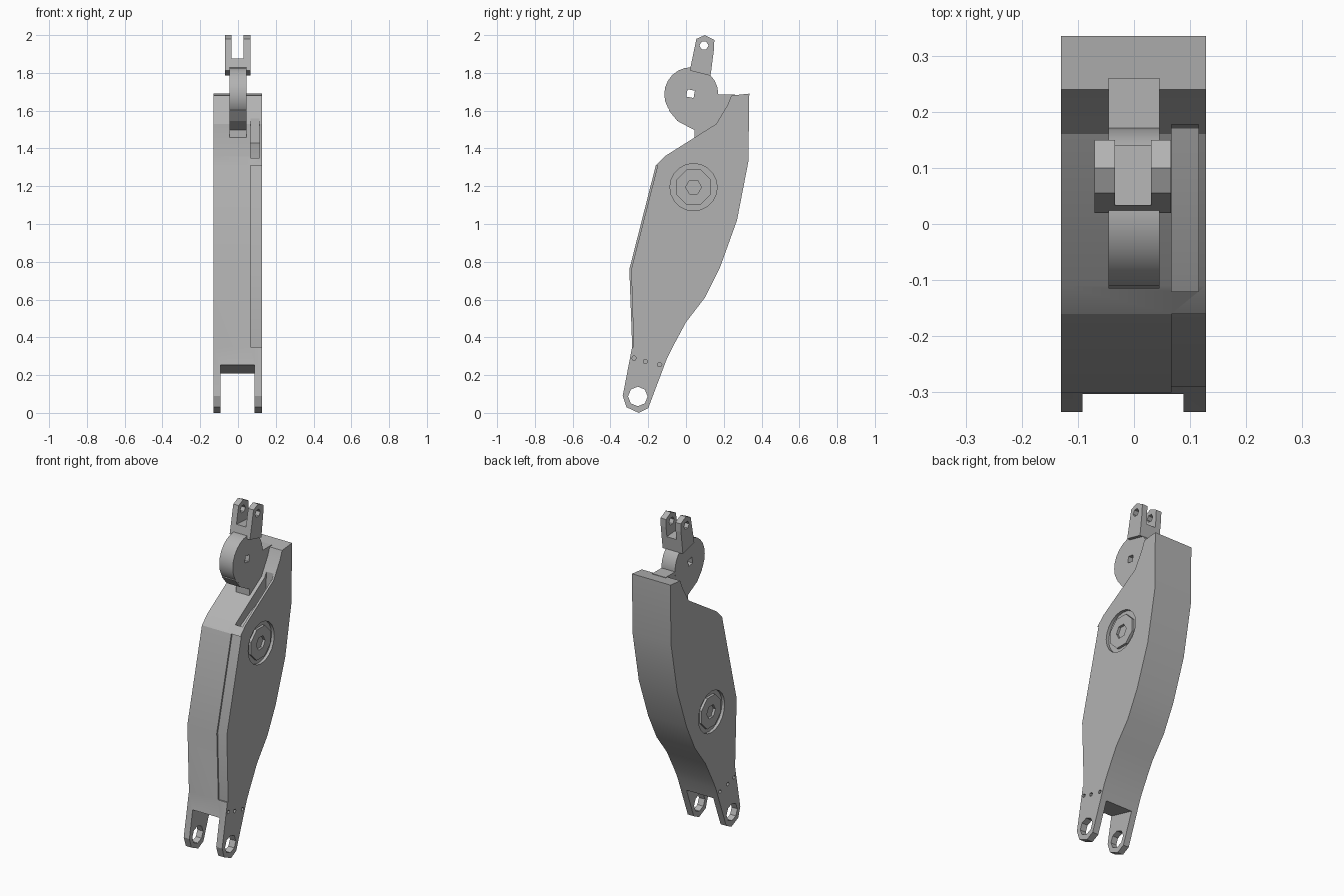
import bpy, bmesh, math

old = bpy.data.objects.get("Cube")
if old:
    bpy.data.objects.remove(old, do_unlink=True)

GREY = (0.45, 0.45, 0.45, 1)
grey = bpy.data.materials.new("plain grey")
grey.use_nodes = True
grey.diffuse_color = GREY
grey.node_tree.nodes["Principled BSDF"].inputs["Base Color"].default_value = GREY


def prism(name, pts, x0, x1):
    """Extrude a (y, z) outline between two x positions."""
    bm = bmesh.new()
    face = bm.faces.new([bm.verts.new((x0, y, z)) for y, z in pts])
    new = bmesh.ops.extrude_face_region(bm, geom=[face])["geom"]
    bmesh.ops.translate(bm, vec=(x1 - x0, 0, 0),
                        verts=[v for v in new if isinstance(v, bmesh.types.BMVert)])
    bmesh.ops.recalc_face_normals(bm, faces=bm.faces)
    mesh = bpy.data.meshes.new(name)
    bm.to_mesh(mesh)
    bm.free()
    mesh.materials.append(grey)
    obj = bpy.data.objects.new(name, mesh)
    bpy.context.collection.objects.link(obj)
    return obj


def ring(y, z, r, n, turn=0.0):
    return [(y + r * math.cos(turn + math.tau * i / n),
             z + r * math.sin(turn + math.tau * i / n)) for i in range(n)]


def cut(obj, pts, x0, x1):
    """Subtract an extruded outline and remove the cutter."""
    tool = prism("cutter", pts, x0, x1)
    tool.hide_render = True
    mod = obj.modifiers.new("cut", 'BOOLEAN')
    mod.operation = 'DIFFERENCE'
    mod.solver = 'EXACT'
    mod.object = tool
    bpy.context.view_layer.objects.active = obj
    bpy.ops.object.modifier_apply(modifier=mod.name)
    bpy.data.objects.remove(tool, do_unlink=True)


def smooth(obj):
    bpy.ops.object.select_all(action='DESELECT')
    obj.select_set(True)
    bpy.context.view_layer.objects.active = obj
    bpy.ops.object.shade_smooth_by_angle(angle=math.radians(25))


LEFT, RIGHT = 0.128, -0.13

# Main arm with its two lower lugs
arm = prism("arm_body", [
    (-.25, 0), (-.2, .025), (-.1, .29), (-.07, .35), (0, .48), (.1, .61),
    (.18, .77), (.27, 1.02), (.33, 1.33), (.335, 1.69), (.24, 1.68),
    (.22, 1.63), (.16, 1.53), (-.11, 1.36), (-.16, 1.31), (-.3, .76),
    (-.285, .35), (-.335, .09), (-.315, .03)], RIGHT, LEFT)

# Gap between the lower lugs, and their pin holes
cut(arm, [(-.4, .28), (-.4, -.1), (0, -.1), (0, .175)], -.092, .088)
cut(arm, ring(-.255, .087, .052, 8), -.2, .2)

# Set-back front edge of the left cover
cut(arm, [(-.4, .35), (-.277, .35), (-.29, .76), (-.15, 1.31), (-.4, 1.31)], .067, .2)

# Pocket in the sloping top of the left cover
cut(arm, [(-.12, 1.3), (.02, 1.375), (.17, 1.43), (.18, 1.6), (-.12, 1.6)], .067, .115)

# Round bolt seats, bolts with hexagonal sockets, and small rivet holes
for name, side, x, y, z in (("left", 1, LEFT, .04, 1.195), ("right", -1, RIGHT, -.06, .77)):
    cut(arm, ring(y, z, .125, 20), x - side * .018, x + side * .1)
    bolt = prism(name + "_bolt", ring(y, z, .1, 8, math.pi / 8), x - side * .03, x - side * .003)
    cut(bolt, ring(y, z, .042, 6), x - side * .022, x + side * .1)
    for ry, rz in ((-.275, .29), (-.215, .272), (-.14, .255)):
        cut(arm, ring(ry, rz, .012, 6), x - side * .03, x + side * .1)
smooth(arm)

# Neck joining the arm to the upper wheel
neck = prism("neck", [
    (.045, 1.42), (.045, 1.497), (-.045, 1.545), (-.09, 1.6), (-.06, 1.66),
    (-.02, 1.66), (.07, 1.66), (.12, 1.685), (.26, 1.685), (.26, 1.5)], -.045, .045)

# Upper wheel with a square axle hole
SQUARE = ring(.024, 1.69, .028, 4, math.radians(35))
wheel = prism("upper_wheel", ring(.028, 1.687, .143, 24), -.0455, .0455)
cut(wheel, SQUARE, -.2, .2)
cut(neck, SQUARE, -.2, .2)
smooth(wheel)

# Two-pronged fork on top of the wheel
fork = prism("top_fork", [
    (.02, 1.812), (.13, 1.785), (.148, 1.925), (.15, 1.975), (.1, 2), (.055, 1.98)],
    -.07, .066)
cut(fork, [(-.1, 1.885), (.3, 1.855), (.3, 2.1), (-.1, 2.1)], -.034, .03)
cut(fork, ring(.095, 1.945, .024, 6), -.2, .2)
